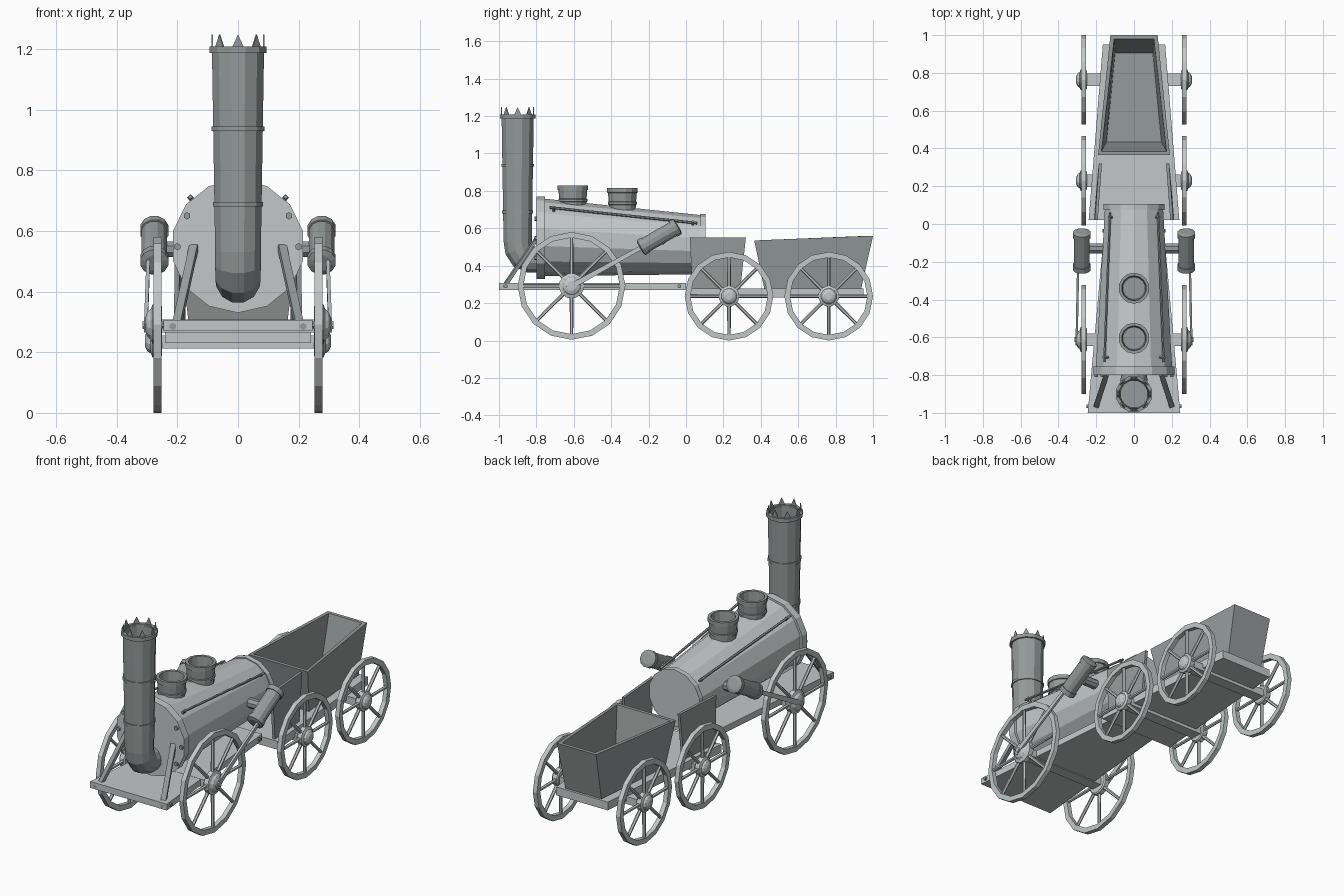
import bpy, bmesh
from math import pi, sin, cos, radians
from mathutils import Vector, Matrix

if "Cube" in bpy.data.objects:
    bpy.data.objects.remove(bpy.data.objects["Cube"])

# Two metal tones
LIGHT = bpy.data.materials.new("light_metal")
LIGHT.diffuse_color = (0.54, 0.575, 0.575, 1)
LIGHT.use_nodes = True
LIGHT.node_tree.nodes["Principled BSDF"].inputs["Base Color"].default_value = LIGHT.diffuse_color
DARK = bpy.data.materials.new("dark_metal")
DARK.diffuse_color = (0.30, 0.33, 0.325, 1)
DARK.use_nodes = True
DARK.node_tree.nodes["Principled BSDF"].inputs["Base Color"].default_value = DARK.diffuse_color


def frame(origin, direction):
    q = Vector(direction).to_track_quat('Z', 'Y')
    return Matrix.Translation(origin) @ q.to_matrix().to_4x4()


def rings_to_faces(bm, rings, loop=False):
    for a, b in zip(rings, rings[1:] + (rings[:1] if loop else [])):
        n = len(a)
        for i in range(n):
            j = (i + 1) % n
            bm.faces.new((a[i], a[j], b[j], b[i]))
    if not loop:
        bm.faces.new(rings[0])
        bm.faces.new(rings[-1])


def spin(bm, profile, origin, direction, n=12, loop=False, turn=0.5):
    """Revolve (radius, height) points around an axis."""
    m = frame(origin, direction)
    rings = [[bm.verts.new(m @ Vector((r * cos(2 * pi * (i + turn) / n),
                                       r * sin(2 * pi * (i + turn) / n), h)))
              for i in range(n)] for r, h in profile]
    rings_to_faces(bm, rings, loop)


def rod(bm, a, b, r, n=6, r2=None):
    d = Vector(b) - Vector(a)
    spin(bm, [(r, 0), (r2 or r, d.length)], a, d, n)


def bar(bm, a, b, w, t, w2=None):
    """Flat bar from a to b; w lies in the upright plane, t across it."""
    a, b = Vector(a), Vector(b)
    m = frame(a, b - a)
    rings = [[bm.verts.new(m @ Vector((x * t / 2, y * ww / 2, h)))
              for x, y in ((-1, -1), (1, -1), (1, 1), (-1, 1))]
             for h, ww in ((0, w), ((b - a).length, w2 or w))]
    rings_to_faces(bm, rings)


def stack(bm, levels):
    """Stack of trapezoids (y0, halfwidth0, z0, y1, halfwidth1, z1)."""
    rings = [[bm.verts.new(p) for p in ((-w0, y0, z0), (w0, y0, z0),
                                        (w1, y1, z1), (-w1, y1, z1))]
             for y0, w0, z0, y1, w1, z1 in levels]
    rings_to_faces(bm, rings)


def finish(name, bm, mat, mirror=False):
    bmesh.ops.remove_doubles(bm, verts=bm.verts, dist=1e-5)
    bmesh.ops.recalc_face_normals(bm, faces=bm.faces)
    me = bpy.data.meshes.new(name)
    bm.to_mesh(me)
    bm.free()
    me.materials.append(mat)
    ob = bpy.data.objects.new(name, me)
    bpy.context.collection.objects.link(ob)
    if mirror:
        ob.modifiers.new("mirror_x", 'MIRROR').use_axis = (True, False, False)
    return ob


# Boiler with front flange and rear ring
bm = bmesh.new()
axis = Vector((0, 0.86, -0.04))
spin(bm, [(0.208, 0), (0.158, axis.length)], (0, -0.78, 0.552), axis, 14)
spin(bm, [(0.22, 0), (0.22, 0.045)], (0, -0.8, 0.55), (0, 1, 0), 14)
spin(bm, [(0.165, 0), (0.165, 0.03)], (0, 0.075, 0.512), (0, 1, 0), 14)
finish("boiler", bm, LIGHT)

# Bolts on boiler flange and front beam
bm = bmesh.new()
for x, y, z in ((0.168, -0.8, 0.65), (0.2, -0.8, 0.548), (0.168, -0.8, 0.443),
                (0.215, -0.99, 0.285)):
    rod(bm, (x, y + 0.01, z), (x, y - 0.01, z), 0.012)
for x, y in ((0.235, -0.965), (0.15, -0.035)):
    rod(bm, (x, y, 0.29), (x + 0.017, y, 0.29), 0.011)
finish("bolts", bm, DARK, True)

# Handrails along the boiler
bm = bmesh.new()
a, b = Vector((0.157, -0.73, 0.712)), Vector((0.127, 0.06, 0.628))
rod(bm, a, b, 0.007)
for t in (0.03, 0.97):
    p = a.lerp(b, t)
    rod(bm, p - Vector((0.03, 0, 0.03)), p + Vector((0.006, 0, 0.006)), 0.008)
finish("handrail", bm, DARK, True)

# Chimney pipe with elbow, hollow at the top
bm = bmesh.new()
N = 12
path = [(-0.77, 0.433, 0, 0.07), (-0.84, 0.435, 8, 0.074), (-0.875, 0.453, 40, 0.077),
        (-0.895, 0.49, 68, 0.078), (-0.9, 0.53, 90, 0.078), (-0.9, 1.2, 90, 0.089),
        (-0.9, 1.2, 90, 0.078), (-0.9, 0.9, 90, 0.072)]
rings = []
for y, z, ang, r in path:
    side = Vector((0, sin(radians(ang)), cos(radians(ang))))
    rings.append([bm.verts.new(Vector((0, y, z)) + r * (
        cos(2 * pi * (i + .5) / N) * Vector((1, 0, 0)) + sin(2 * pi * (i + .5) / N) * side))
        for i in range(N)])
rings_to_faces(bm, rings)
finish("chimney", bm, DARK)

# Chimney bands, rim and crown spikes
bm = bmesh.new()
for z, r, h in ((0.68, 0.086, 0.015), (0.93, 0.09, 0.015), (1.187, 0.098, 0.022)):
    spin(bm, [(r - 0.018, 0), (r, 0), (r, h), (r - 0.018, h)], (0, -0.9, z), (0, 0, 1), N, True)
for k in range(8):
    m = Matrix.Translation((0, -0.9, 1.2)) @ Matrix.Rotation(k * pi / 4, 4, 'Z')
    tri = [[bm.verts.new(m @ Vector((x, y, z))) for y, z in ((-0.022, 0), (0.022, 0), (0, 0.048))]
           for x in (0.083, 0.088)]
    rings_to_faces(bm, tri)
finish("chimney_crown", bm, DARK)

# Two open cups on top of the boiler
cup = [(0, -0.13), (0.07, -0.13), (0.072, -0.09), (0.078, -0.087), (0.078, -0.075),
       (0.073, -0.072), (0.077, -0.026), (0.082, -0.024), (0.082, 0), (0.066, 0),
       (0.06, -0.07), (0, -0.07)]
for name, y, z in (("front_cup", -0.605, 0.83), ("rear_cup", -0.34, 0.815)):
    bm = bmesh.new()
    spin(bm, cup, (0, y, z), (0, 0, 1), 14)
    finish(name, bm, DARK)

# Engine bed plate and slanted braces
bm = bmesh.new()
stack(bm, [(-1, 0.245, z, 0.0, 0.155, z) for z in (0.27, 0.307)])
finish("engine_bed", bm, LIGHT)
bm = bmesh.new()
bar(bm, (0.2, -0.965, 0.3), (0.145, -0.795, 0.55), 0.018, 0.028)
finish("brace", bm, DARK, True)

# Rear frame, standing platform walls and open coal bin
bm = bmesh.new()
stack(bm, [(0.02, 0.24, z, 0.95, 0.165, z) for z in (0.23, 0.278)])
finish("rear_frame", bm, LIGHT)
bm = bmesh.new()
for x in (0, -0.016):
    for y, z, w in ((0.02, 0.55, 0.208), (0.32, 0.55, 0.186),
                    (0.29, 0.27, 0.19), (0.035, 0.27, 0.212)):
        bm.verts.new((w + x, y, z))
bmesh.ops.convex_hull(bm, input=bm.verts)
finish("platform_wall", bm, DARK, True)
bm = bmesh.new()
stack(bm, [(0.42, 0.16, 0.27, 0.935, 0.115, 0.27), (0.365, 0.19, 0.535, 1.0, 0.125, 0.56),
           (0.385, 0.172, 0.535, 0.98, 0.105, 0.56), (0.435, 0.145, 0.295, 0.905, 0.1, 0.295)])
finish("coal_bin", bm, DARK)

# Spoked wheels with hubs, and square axle beams
X = Vector((1, 0, 0))
for name, y, z, R, beam in (("engine_wheels", -0.612, 0.292, 0.288, 0.288),
                            ("middle_wheels", 0.23, 0.237, 0.237, 0.235),
                            ("rear_wheels", 0.763, 0.237, 0.237, 0.235)):
    bm = bmesh.new()
    c = Vector((0.266, y, z))
    s = R / 0.237
    spin(bm, [(R, -0.013), (R, 0.013), (R - 0.03, 0.013), (R - 0.03, -0.013)],
         c, X, 16, True, 0)
    for k in range(8):
        d = Vector((0, sin(k * pi / 4), cos(k * pi / 4)))
        rod(bm, c + d * 0.03, c + d * (R - 0.02), 0.01, 6, 0.009)
    spin(bm, [(0.05 * s, -0.016), (0.056 * s, -0.01), (0.056 * s, 0.016), (0.042 * s, 0.022),
              (0.036 * s, 0.032), (0.02 * s, 0.04)], c, X, 12)
    finish(name, bm, LIGHT, True)
    bm = bmesh.new()
    stack(bm, [(y - 0.033, 0.252, h, y + 0.033, 0.252, h) for h in (beam - 0.023, beam + 0.02)])
    finish(name.replace("wheels", "axle_beam"), bm, LIGHT)

# Slanted drive cylinders with mounts, and connecting rods
bm = bmesh.new()
d = Vector((0, cos(radians(30)), sin(radians(30))))
c = Vector((0.276, -0.143, 0.553))
spin(bm, [(0.03, -0.118), (0.048, -0.112), (0.048, -0.085), (0.043, -0.085), (0.043, 0.085),
          (0.048, 0.085), (0.048, 0.112), (0.03, 0.118)], c, d, 12)
rod(bm, (0.14, -0.13, 0.54), (0.25, -0.13, 0.54), 0.028, 8)
finish("drive_cylinder", bm, DARK, True)
bm = bmesh.new()
bar(bm, (0.304, -0.635, 0.278), c - d * 0.1 + X * 0.02, 0.03, 0.012, 0.022)
rod(bm, (0.28, -0.612, 0.29), (0.315, -0.612, 0.29), 0.014, 8)
finish("connecting_rod", bm, LIGHT, True)
